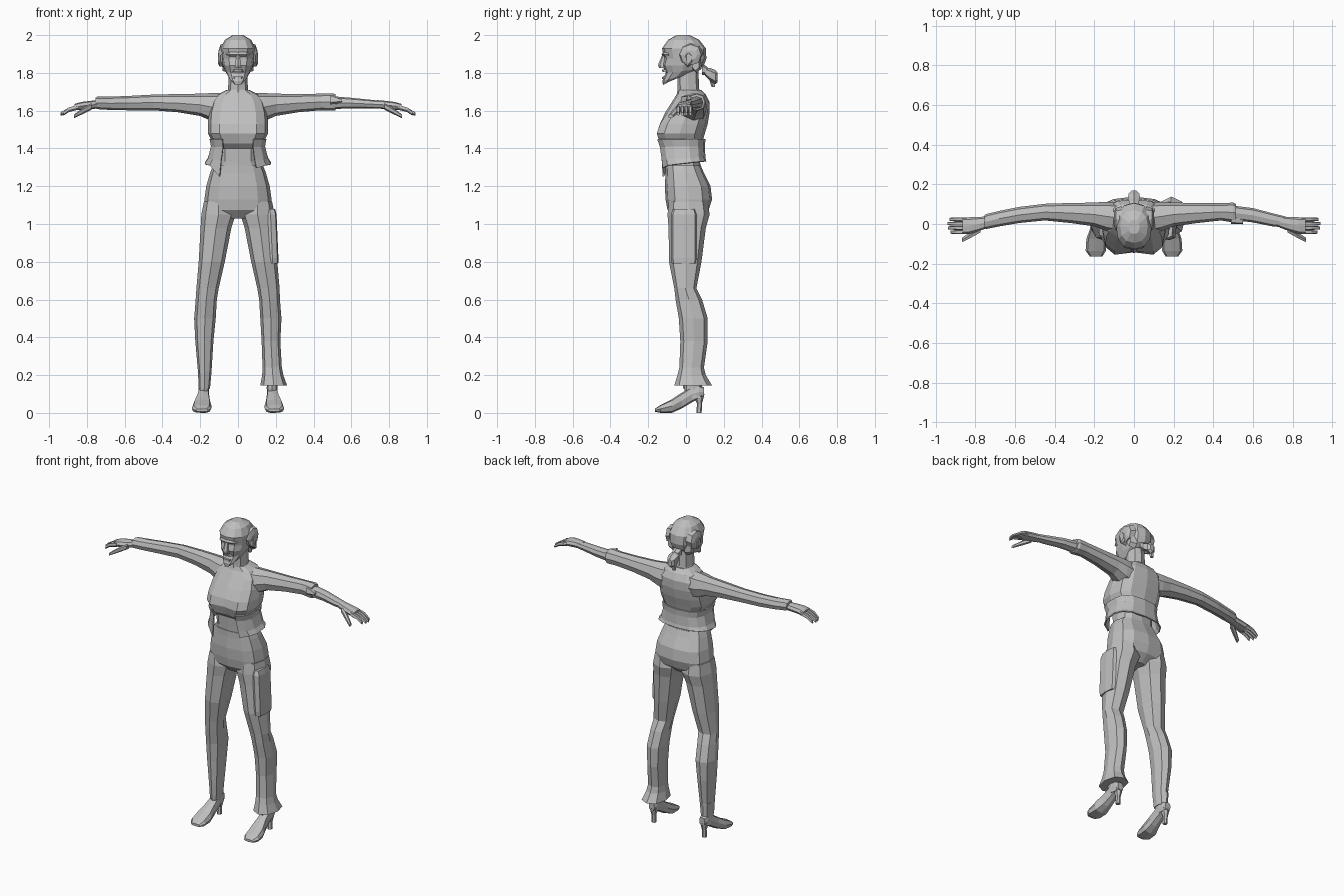
import bpy, bmesh, math
from mathutils import Vector

grey = bpy.data.materials.new("plain grey")
grey.diffuse_color = (0.52, 0.52, 0.52, 1)


def finish(name, bm):
    bmesh.ops.recalc_face_normals(bm, faces=bm.faces)
    mesh = bpy.data.meshes.new(name)
    bm.to_mesh(mesh)
    bm.free()
    mesh.materials.append(grey)
    ob = bpy.data.objects.new(name, mesh)
    bpy.context.collection.objects.link(ob)
    return ob


def loft(name, rings, axis="z", n=8, power=0.85, side=1, arc=None):
    """Skin rings (t, a0, a1, b0, b1, tilt, dent) along an axis.
    tilt lifts the b1 edge, dent pushes the middle of the b0 edge inward,
    arc leaves the loft open between two angles."""
    bm = bmesh.new()
    loops = []
    for ring in rings:
        t, a0, a1, b0, b1, tilt, dent = (list(ring) + [0, 0])[:7]
        loop = []
        for i in range(n):
            if arc:
                ang = math.radians(arc[0] + (arc[1] - arc[0]) * i / (n - 1))
            else:
                ang = 2 * math.pi * i / n - math.pi / 2
            c, s = math.cos(ang), math.sin(ang)
            u = math.copysign(abs(c) ** power, c) if abs(c) > 1e-5 else 0
            v = math.copysign(abs(s) ** power, s) if abs(s) > 1e-5 else 0
            a = (a0 + a1) / 2 + u * (a1 - a0) / 2
            b = (b0 + b1) / 2 + v * (b1 - b0) / 2
            if i == 0 and not arc:
                b += dent
            h = t + tilt * (v + 1) / 2
            p = {"z": (a, b, h), "x": (h, a, b), "y": (a, h, b)}[axis]
            loop.append(bm.verts.new((p[0] * side, p[1], p[2])))
        loops.append(loop)
    for p, q in zip(loops, loops[1:]):
        for i in range(n - 1 if arc else n):
            j = (i + 1) % n
            bm.faces.new((p[i], p[j], q[j], q[i]))
    if not arc:
        bm.faces.new(loops[0])
        bm.faces.new(loops[-1])
    return finish(name, bm)


def sym(w, *rest):
    return -w, w, *rest


# Head, tilted along the jaw
loft("head", [
    (1.735, *sym(.025, -.122, -.06), .035), (1.757, *sym(.048, -.125, .015), .035),
    (1.80, *sym(.068, -.108, .07), .02), (1.84, *sym(.080, -.125, .095)),
    (1.875, *sym(.086, -.116, .108)), (1.93, *sym(.091, -.127, .105)),
    (1.975, *sym(.070, -.095, .07)), (2.0, *sym(.028, -.05, .02))], n=12)
loft("neck", [
    (1.66, *sym(.075, -.05, .10)), (1.715, *sym(.052, -.045, .07)),
    (1.82, *sym(.050, -.045, .065))], n=8)

# Face details
loft("nose", [(1.825, *sym(.02, -.142, -.10)), (1.843, *sym(.019, -.148, -.10)),
              (1.90, *sym(.008, -.124, -.10))], n=6)
loft("brow", [(1.888, *sym(.06, -.118, -.06)), (1.898, *sym(.064, -.13, -.06)),
              (1.91, *sym(.06, -.122, -.06))], n=8)
loft("upper_lip", [(1.805, *sym(.032, -.124, -.08)), (1.817, *sym(.024, -.128, -.08))], n=8)
loft("lower_lip", [(1.768, *sym(.024, -.127, -.08)), (1.782, *sym(.028, -.125, -.08))], n=8)

# Hair at the sides and the tied tail
for s, label in ((1, "left"), (-1, "right")):
    loft(label + "_ear", [(.07, -.01, .03, 1.83, 1.90), (.098, -.012, .035, 1.835, 1.91),
                          (.106, .0, .03, 1.85, 1.905)], "x", 6, side=s)
    loft(label + "_side_hair", [(.06, -.05, .09, 1.85, 1.96), (.092, -.03, .08, 1.84, 1.95),
                                (.102, -.01, .06, 1.87, 1.92)], "x", 8, side=s)
    loft(label + "_hair_lock", [(.045, .03, .085, 1.80, 1.90), (.082, .03, .07, 1.81, 1.90)],
         "x", 6, side=s)
loft("hair_tie", [(.085, *sym(.03, 1.79, 1.85)), (.115, *sym(.022, 1.79, 1.83))], "y", 6)
loft("hair_tail", [(.10, *sym(.025, 1.785, 1.83)), (.13, *sym(.035, 1.755, 1.825)),
                   (.155, *sym(.03, 1.74, 1.815)), (.168, *sym(.014, 1.75, 1.80))], "y", 6)
loft("hair_tail_tip", [(1.725, -.025, -.005, .135, .155), (1.775, -.03, .01, .12, .16)], n=5)

# Upper body
loft("torso", [
    (1.22, *sym(.125, -.10, .08)), (1.33, *sym(.115, -.105, .075)),
    (1.40, *sym(.115, -.115, .08, 0, .01)), (1.425, *sym(.130, -.148, .085, 0, .025)),
    (1.48, *sym(.160, -.168, .100, 0, .025)), (1.53, *sym(.160, -.150, .115, 0, .012)),
    (1.59, *sym(.155, -.110, .125)), (1.645, *sym(.14, -.075, .125)),
    (1.685, *sym(.11, -.05, .105)), (1.71, *sym(.06, -.042, .08))], n=12, power=.72)

# Open jacket hem: a sheet round the sides and back
hem = loft("jacket_hem", [
    (1.305, *sym(.172, -.125, .10), .025), (1.34, *sym(.155, -.13, .095), .01),
    (1.41, *sym(.138, -.14, .092)), (1.45, *sym(.145, -.155, .095))],
    n=13, power=.72, arc=(-64, 244))
for v in hem.data.vertices:  # the front corners hang lower
    if v.co.z < 1.33 and v.co.y < -.11:
        v.co.z -= .055 if v.co.x < 0 else .01
thick = hem.modifiers.new("thickness", "SOLIDIFY")
thick.thickness = .008

# Trousers
loft("hips", [
    (1.03, *sym(.05, -.06, .07)), (1.075, *sym(.178, -.098, .120)),
    (1.13, *sym(.178, -.108, .138)), (1.20, *sym(.168, -.112, .130)),
    (1.27, *sym(.148, -.108, .095)), (1.31, *sym(.132, -.108, .078))], n=12, power=.75)
upper_leg = [
    (1.12, .03, .180, -.09, .115), (1.05, .012, .194, -.098, .125),
    (.98, .035, .198, -.092, .105), (.80, .070, .208, -.09, .082),
    (.66, .102, .220, -.062, .055)]
loft("left_leg", upper_leg + [
    (.60, .112, .222, -.055, .085), (.50, .118, .230, -.038, .115),
    (.38, .125, .224, -.030, .115), (.24, .130, .232, -.035, .095),
    (.20, .128, .240, -.045, .105), (.145, .118, .260, -.062, .138)])
loft("right_leg", upper_leg + [
    (.60, .112, .224, -.055, .08), (.50, .118, .232, -.038, .11),
    (.38, .130, .226, -.030, .105), (.22, .140, .212, -.022, .085),
    (.13, .148, .208, -.015, .08)], side=-1)
loft("thigh_pocket", [
    (.79, .15, .213, -.075, .055), (.82, .15, .214, -.08, .06),
    (1.05, .14, .204, -.08, .06), (1.08, .14, .196, -.07, .05)], n=8, power=.5)

# Heeled shoes
for s, label in ((1, "left"), (-1, "right")):
    loft(label + "_ankle", [(.08, .155, .212, .0, .09), (.13, .152, .208, -.01, .085),
                            (.22, .155, .212, -.01, .085)], side=s)
    loft(label + "_shoe", [
        (-.165, .160, .222, .006, .022), (-.135, .142, .244, .0, .042),
        (-.075, .140, .240, .0, .072), (-.025, .148, .222, .022, .105),
        (.03, .153, .212, .055, .140), (.07, .154, .210, .075, .145),
        (.095, .162, .202, .085, .135)], "y", power=.65, side=s)
    loft(label + "_heel", [(0, .168, .196, .055, .083), (.05, .168, .196, .058, .085),
                           (.10, .155, .209, .035, .098)], n=6, side=s)

# Arms: one long sleeve, one sleeve pushed up to the elbow
sleeve = [(.07, -.05, .11, 1.53, 1.695), (.14, -.035, .112, 1.545, 1.693),
          (.20, -.012, .108, 1.572, 1.69), (.32, .005, .106, 1.592, 1.688)]
loft("left_sleeve", sleeve + [(.44, .018, .105, 1.602, 1.69),
                              (.50, .008, .108, 1.600, 1.692), (.515, .01, .10, 1.602, 1.688)], "x")
loft("left_cuff_corner", [(.49, .0, .045, 1.625, 1.685), (.55, -.002, .03, 1.645, 1.66)], "x", 5)
loft("left_forearm", [(.48, .022, .095, 1.608, 1.678), (.60, .008, .080, 1.612, 1.668),
                      (.70, -.012, .054, 1.612, 1.658), (.77, -.018, .036, 1.612, 1.650)], "x")
loft("right_sleeve", sleeve + [
    (.45, .018, .102, 1.602, 1.685), (.58, .005, .086, 1.602, 1.678),
    (.68, -.012, .066, 1.604, 1.674), (.745, -.025, .050, 1.608, 1.674),
    (.755, -.022, .044, 1.612, 1.668)], "x", side=-1)

# Hands
for s, label in ((1, "left"), (-1, "right")):
    loft(label + "_palm", [
        (.735, -.018, .038, 1.612, 1.656), (.78, -.035, .036, 1.608, 1.652),
        (.83, -.05, .034, 1.603, 1.646), (.865, -.05, .034, 1.602, 1.636)], "x", side=s)
    for k, tip in enumerate((.925, .938, .94, .93)):
        y = -.052 + k * .0215
        loft(f"{label}_finger_{k + 1}", [
            (.845, y, y + .022, 1.605, 1.634), (.895, y, y + .022, 1.593, 1.619),
            (tip, y + .003, y + .019, 1.573, 1.592)], "x", 5, side=s)
    loft(label + "_thumb", [
        (.775, -.045, -.005, 1.605, 1.640), (.82, -.07, -.035, 1.583, 1.615),
        (.868, -.093, -.068, 1.560, 1.580)], "x", 6, side=s)
